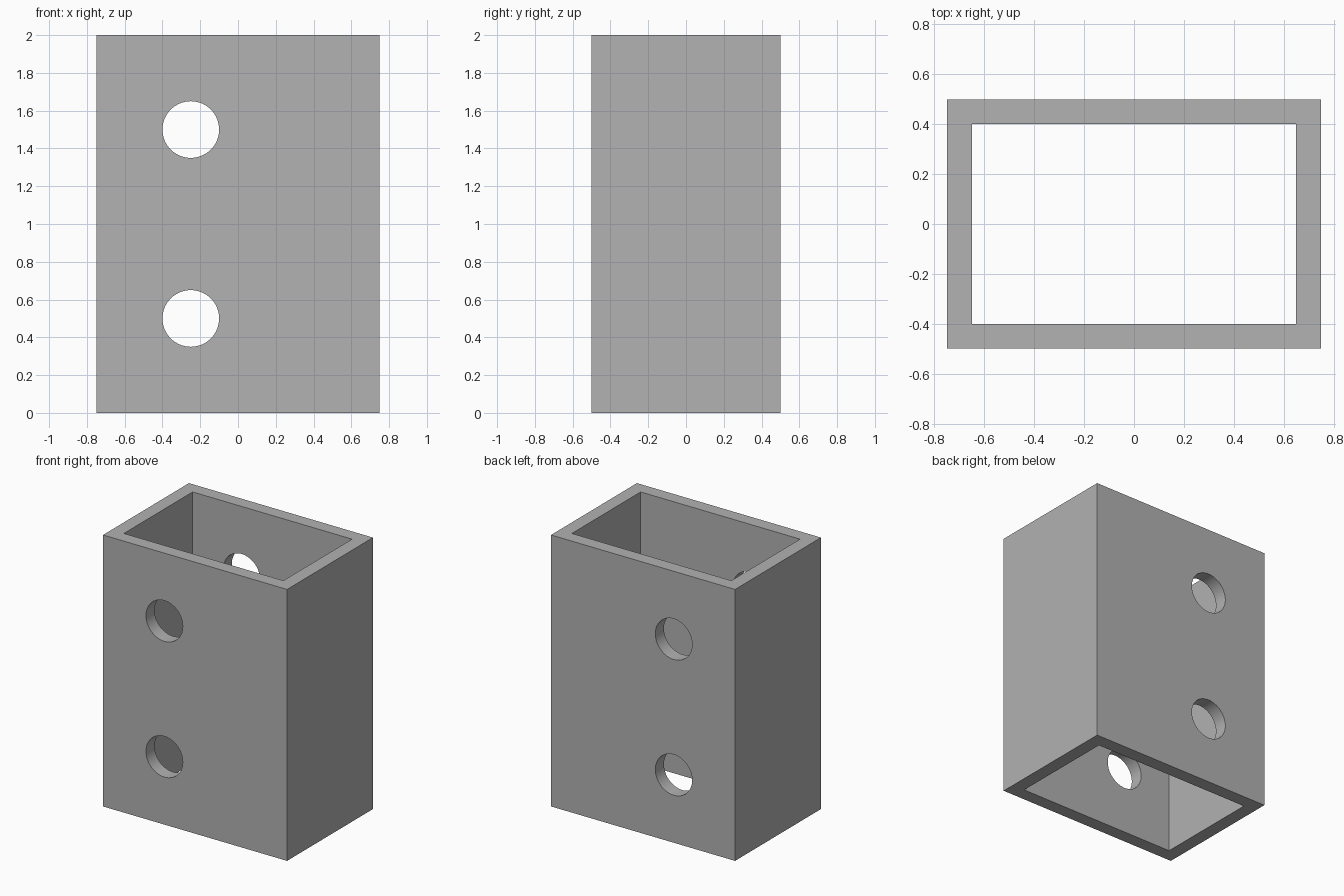
import bpy
import math

if "Cube" in bpy.data.objects:
    bpy.data.objects.remove(bpy.data.objects["Cube"], do_unlink=True)

WIDTH, DEPTH, HEIGHT, WALL = 1.5, 1.0, 2.0, 0.1
HOLE_RADIUS, HOLE_X = 0.15, -0.25

grey = bpy.data.materials.new("plain_grey")
grey.use_nodes = True
colour = (0.445, 0.445, 0.445, 1)
grey.diffuse_color = colour
grey.node_tree.nodes["Principled BSDF"].inputs["Base Color"].default_value = colour


def box(name, size):
    bpy.ops.mesh.primitive_cube_add(size=1, location=(0, 0, HEIGHT / 2))
    obj = bpy.context.object
    obj.name = name
    obj.scale = size
    bpy.ops.object.transform_apply(location=False, rotation=False, scale=True)
    obj.data.materials.append(grey)
    return obj


def cut(target, cutter):
    cutter.hide_render = True
    mod = target.modifiers.new("cut", 'BOOLEAN')
    mod.operation = 'DIFFERENCE'
    mod.solver = 'EXACT'
    mod.object = cutter
    bpy.context.view_layer.objects.active = target
    bpy.ops.object.modifier_apply(modifier=mod.name)
    bpy.data.objects.remove(cutter, do_unlink=True)


# Rectangular tube, open at both ends
tube = box("rectangular_tube", (WIDTH, DEPTH, HEIGHT))
cut(tube, box("bore", (WIDTH - 2 * WALL, DEPTH - 2 * WALL, HEIGHT + 1)))

# Two round holes through the front and back walls
for z in (0.5, 1.5):
    bpy.ops.mesh.primitive_cylinder_add(
        vertices=64, radius=HOLE_RADIUS, depth=DEPTH + 1,
        location=(HOLE_X, 0, z), rotation=(math.pi / 2, 0, 0))
    drill = bpy.context.object
    drill.name = "hole_drill"
    drill.data.materials.append(grey)
    cut(tube, drill)

# Smooth hole walls with crisp edges
bpy.ops.object.select_all(action='DESELECT')
tube.select_set(True)
bpy.context.view_layer.objects.active = tube
bpy.ops.object.shade_smooth_by_angle(angle=math.radians(30))
